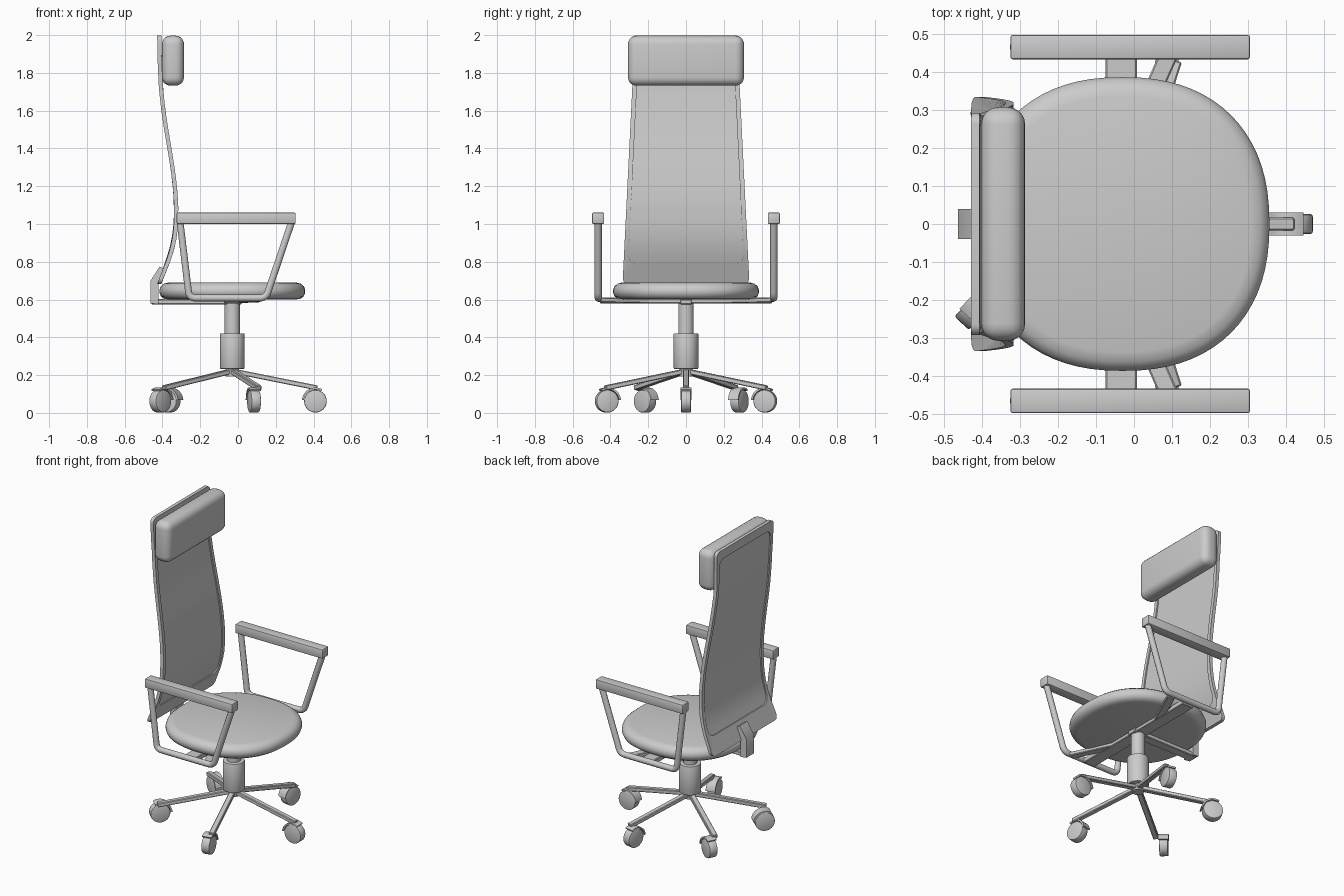
import bpy, bmesh, math
from mathutils import Vector, Matrix

if "Cube" in bpy.data.objects:
    bpy.data.objects.remove(bpy.data.objects["Cube"])

grey = bpy.data.materials.new("plain_grey")
grey.diffuse_color = (0.6, 0.6, 0.6, 1)
grey.use_nodes = True
grey.node_tree.nodes["Principled BSDF"].inputs["Base Color"].default_value = grey.diffuse_color
CX = -0.03  # column axis


def finish(ob, angle=35):
    ob.data.materials.clear()
    ob.data.materials.append(grey)
    bpy.ops.object.select_all(action='DESELECT')
    ob.select_set(True)
    bpy.context.view_layer.objects.active = ob
    bpy.ops.object.shade_smooth_by_angle(angle=math.radians(angle))
    return ob


def from_bm(name, bm, normals=True):
    if normals:
        bmesh.ops.recalc_face_normals(bm, faces=bm.faces[:])
    me = bpy.data.meshes.new(name)
    bm.to_mesh(me)
    bm.free()
    ob = bpy.data.objects.new(name, me)
    bpy.context.collection.objects.link(ob)
    return finish(ob)


def box(name, lo, hi, bevel=0.0, seg=2):
    lo, hi = Vector(lo), Vector(hi)
    bm = bmesh.new()
    bmesh.ops.create_cube(bm, size=1, matrix=Matrix.Translation((lo + hi) / 2) @ Matrix.Diagonal((*(hi - lo), 1)))
    if bevel:
        bmesh.ops.bevel(bm, geom=bm.edges[:], offset=bevel, segments=seg, profile=0.5, affect='EDGES')
    return from_bm(name, bm)


def beam(name, p, q, width, height):
    p, q = Vector(p), Vector(q)
    d = q - p
    x = d.normalized()
    y = Vector((0, 0, 1)).cross(x).normalized()
    rot = Matrix((x, y, x.cross(y))).transposed().to_4x4()
    bm = bmesh.new()
    bmesh.ops.create_cube(bm, size=1, matrix=Matrix.Translation((p + q) / 2) @ rot @ Matrix.Diagonal((d.length, width, height, 1)))
    bmesh.ops.bevel(bm, geom=bm.edges[:], offset=0.004, segments=1, affect='EDGES')
    return from_bm(name, bm)


def cylinder(name, r, depth, matrix, bevel=0.0):
    bm = bmesh.new()
    bmesh.ops.create_cone(bm, cap_ends=True, segments=32, radius1=r, radius2=r, depth=depth, matrix=matrix)
    if bevel:
        rim = [e for e in bm.edges if any(len(f.verts) > 4 for f in e.link_faces)]
        bmesh.ops.bevel(bm, geom=rim, offset=bevel, segments=2, profile=0.5, affect='EDGES')
    return from_bm(name, bm)


def prism(name, pts, y0, y1, matrix=Matrix()):
    # extrude an x-z outline along y
    bm = bmesh.new()
    a = [bm.verts.new(matrix @ Vector((x, y0, z))) for x, z in pts]
    b = [bm.verts.new(matrix @ Vector((x, y1, z))) for x, z in pts]
    bm.faces.new(a)
    bm.faces.new(b)
    for i in range(len(pts)):
        j = (i + 1) % len(pts)
        bm.faces.new((a[i], a[j], b[j], b[i]))
    return from_bm(name, bm)


# seat: rounded cushion lofted from superellipse rings
def ring(inset, n=72, p=2 / 2.3):
    out = []
    for i in range(n):
        t = 2 * math.pi * i / n
        c, s = math.cos(t), math.sin(t)
        r = 0.386 - inset
        out.append((CX + r * math.copysign(abs(c) ** p, c), r * math.copysign(abs(s) ** p, s)))
    return out


bm = bmesh.new()
prev = None
for inset, z in [(.05, .6), (.026, .604), (.008, .617), (0, .636), (0, .652), (.007, .670), (.024, .684), (.05, .691)]:
    vs = [bm.verts.new((x, y, z)) for x, y in ring(inset)]
    if prev:
        for i in range(len(vs)):
            j = (i + 1) % len(vs)
            bm.faces.new((prev[i], prev[j], vs[j], vs[i]))
    else:
        bm.faces.new(vs)
    prev = vs
bm.faces.new(prev)
from_bm("seat", bm)

# backrest: curved side profile and tapering width
PROFILE = [(.68, -.418), (.74, -.395), (.8, -.37), (.86, -.35), (.93, -.335), (1.0, -.328), (1.1, -.327), (1.2, -.334),
           (1.3, -.347), (1.4, -.363), (1.5, -.380), (1.6, -.395), (1.72, -.408), (1.85, -.414), (2.0, -.417)]


def back_x(z):
    for (z0, x0), (z1, x1) in zip(PROFILE, PROFILE[1:]):
        if z <= z1:
            return x0 + (x1 - x0) * (z - z0) / (z1 - z0)
    return PROFILE[-1][1]


def back_w(z):
    return 0.335 - 0.052 * min(1, max(0, (z - 0.7) / 1.05)) + 0.01 * max(0, z - 1.75) / 0.25


def half_outline(z0, z1, ins, r):
    pts = []
    for k in range(7):
        a = math.pi / 2 * (k / 6 - 1)
        z = z0 + r + r * math.sin(a)
        pts.append((back_w(z) - ins - r + r * math.cos(a), z))
    for k in range(1, 30):
        z = z0 + r + (z1 - z0 - 2 * r) * k / 30
        pts.append((back_w(z) - ins, z))
    for k in range(7):
        a = math.pi / 2 * k / 6
        z = z1 - r + r * math.sin(a)
        pts.append((back_w(z) - ins - r + r * math.cos(a), z))
    return pts


outer, inner = half_outline(.683, 1.998, 0, .03), half_outline(.79, 1.94, .024, .05)
bm = bmesh.new()
layers = []
for dx in (-.011, .011):
    for half in (outer, inner):
        loop = half + [(-y, z) for y, z in reversed(half)]
        layers.append([bm.verts.new((back_x(z) + dx, y, z)) for y, z in loop])
n = len(layers[0])
for a, b in ((0, 1), (1, 3), (3, 2), (2, 0)):
    for i in range(n):
        j = (i + 1) % n
        bm.faces.new((layers[a][i], layers[a][j], layers[b][j], layers[b][i]))
from_bm("back_frame", bm)

# thin back panel filling the frame
bm = bmesh.new()
layers = []
half = half_outline(.785, 1.945, .02, .05)
for dx in (-.003, .003):
    loop = [[bm.verts.new((back_x(z) + dx, s * y, z)) for s in (-1, 1)] for y, z in half]
    for (a, b), (c, d) in zip(loop, loop[1:]):
        bm.faces.new((a, b, d, c))
    layers.append(loop)
f, g = layers
for i in range(len(f) - 1):
    for s in (0, 1):
        bm.faces.new((f[i][s], f[i + 1][s], g[i + 1][s], g[i][s]))
for i in (0, -1):
    bm.faces.new((f[i][0], f[i][1], g[i][1], g[i][0]))
from_bm("back_panel", bm)

# headrest and rear bracket
box("headrest", (-.402, -.307, 1.732), (-.286, .307, 1.997), .045, 5)
prism("back_bracket", [(-.463, .58), (-.42, .575), (-.42, .69), (-.385, .76), (-.415, .775), (-.463, .70)], -.04, .04)
box("back_support_beam", (-.46, -.03, .575), (.02, .03, .602), .004, 1)

# column
cylinder("gas_lift", .041, .21, Matrix.Translation((CX, 0, .505)))
cylinder("column_sleeve", .065, .188, Matrix.Translation((CX, 0, .327)), .004)
cylinder("base_hub", .035, .05, Matrix.Translation((CX, 0, .218)))

# arms
box("arm_crossbar", (-.075, -.455, .58), (.008, .455, .612), .004, 1)


def rounded_path(pts, r=.035):
    out = []
    for i, p in enumerate(pts):
        if i in (0, len(pts) - 1):
            out.append(p)
            continue
        a = p + (pts[i - 1] - p).normalized() * r
        b = p + (pts[i + 1] - p).normalized() * r
        for k in range(7):
            t = k / 6
            out.append(a * (1 - t) ** 2 + p * 2 * t * (1 - t) + b * t * t)
    return out


for s, side in ((-1, "right"), (1, "left")):
    box(side + "_armrest", (-.325, s * .465 - .032, 1.0), (.305, s * .465 + .032, 1.06), .006, 2)
    beam(side + "_arm_brace", (-.03, s * .17, .592), (.098, s * .46, .598), .048, .024)
    path = rounded_path([Vector((x, s * .465, z)) for x, z in ((-.308, 1.02), (-.258, .608), (.148, .608), (.287, 1.02))])
    cu = bpy.data.curves.new(side + "_arm_tube", 'CURVE')
    cu.dimensions = '3D'
    cu.bevel_depth = .019
    cu.bevel_resolution = 3
    cu.use_fill_caps = True
    sp = cu.splines.new('POLY')
    sp.points.add(len(path) - 1)
    for pt, co in zip(sp.points, path):
        pt.co = (*co, 1)
    ob = bpy.data.objects.new(side + "_arm_tube", cu)
    bpy.context.collection.objects.link(ob)
    bpy.ops.object.select_all(action='DESELECT')
    ob.select_set(True)
    bpy.context.view_layer.objects.active = ob
    bpy.ops.object.convert(target='MESH')
    finish(bpy.context.view_layer.objects.active, 40)

# five-star base: leg angle, then caster position and swivel angle
for i, (x, y, swivel) in enumerate([(.41, 0, 0), (.085, .42, 78), (-.367, .283, 152), (-.412, -.217, 227), (.085, -.42, -78)]):
    a = math.radians(72 * i)
    d = Vector((math.cos(a), math.sin(a), 0))
    c = Vector((CX, 0, 0))
    beam(f"base_leg_{i + 1}", c + d * .01 + Vector((0, 0, .22)), c + d * .45 + Vector((0, 0, .132)), .034, .026)
    m = Matrix.Translation((x, y, .062)) @ Matrix.Rotation(math.radians(swivel), 4, 'Z')
    cylinder(f"caster_wheel_{i + 1}", .06, .052, m @ Matrix.Rotation(math.pi / 2, 4, 'X'), .006)
    arc = [math.radians(60 + 115 * k / 10) for k in range(11)]
    hood = [(.072 * math.cos(t), .072 * math.sin(t)) for t in arc] + [(.062 * math.cos(t), .062 * math.sin(t)) for t in reversed(arc)]
    prism(f"caster_hood_{i + 1}", hood, -.03, .03, m)
